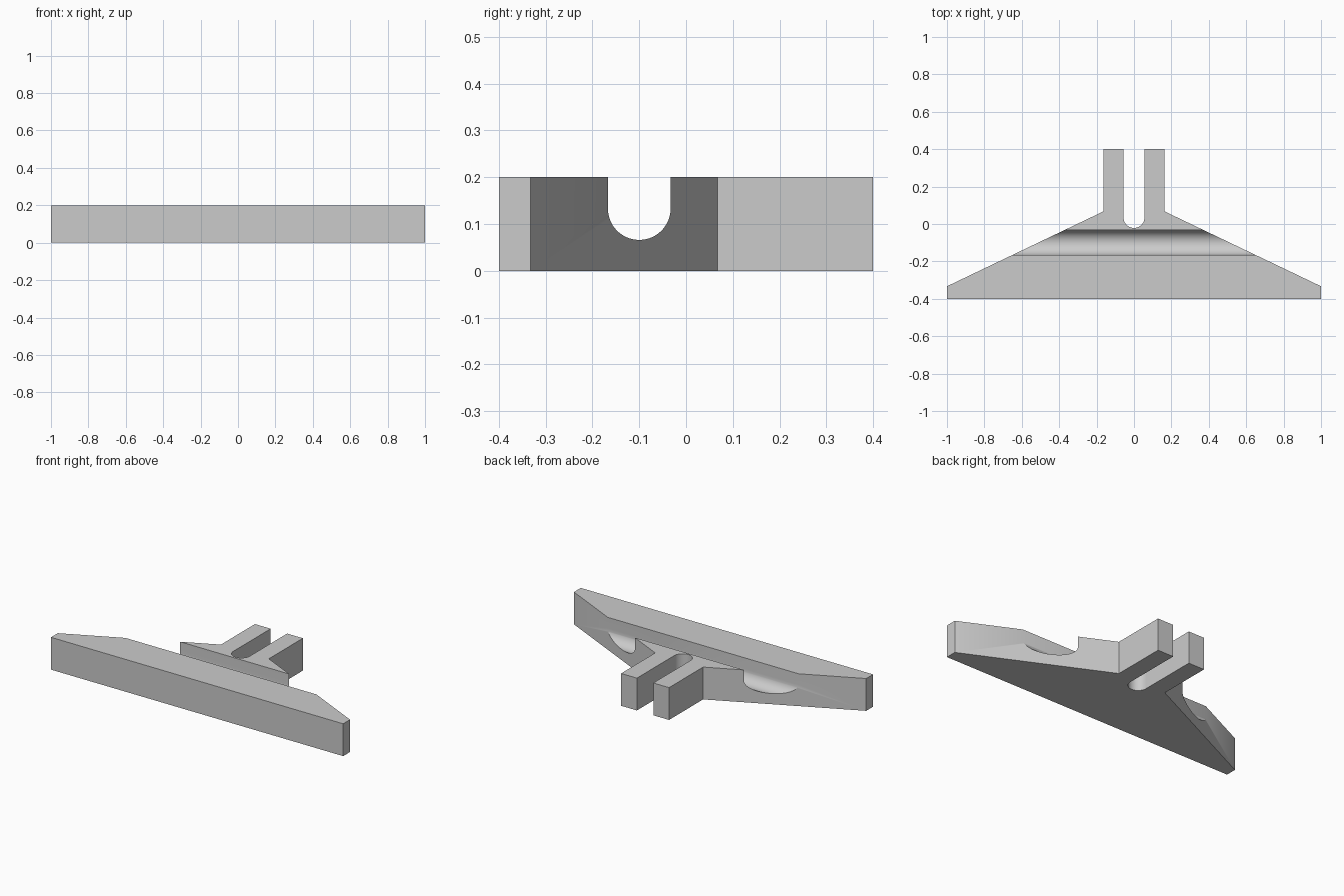
import bpy, bmesh, math
from mathutils import Vector

cube = bpy.data.objects.get("Cube")
if cube:
    bpy.data.objects.remove(cube, do_unlink=True)

# Single flat colour
grey = bpy.data.materials.new("light grey")
grey.use_nodes = True
colour = (0.6, 0.6, 0.6, 1)
grey.diffuse_color = colour
grey.node_tree.nodes["Principled BSDF"].inputs["Base Color"].default_value = colour


def arc(cx, cy, r, steps):
    """Lower half circle, from the +side to the -side."""
    return [(cx + r * math.cos(a), cy - r * math.sin(a))
            for a in (math.pi * i / steps for i in range(steps + 1))]


def prism(name, points, offset):
    """Extrude a closed loop of 3D points into a solid."""
    bm = bmesh.new()
    face = bm.faces.new([bm.verts.new(p) for p in points])
    extruded = bmesh.ops.extrude_face_region(bm, geom=[face])["geom"]
    bmesh.ops.translate(bm, vec=Vector(offset),
                        verts=[g for g in extruded if isinstance(g, bmesh.types.BMVert)])
    bmesh.ops.recalc_face_normals(bm, faces=bm.faces)
    mesh = bpy.data.meshes.new(name)
    bm.to_mesh(mesh)
    bm.free()
    obj = bpy.data.objects.new(name, mesh)
    bpy.context.collection.objects.link(obj)
    mesh.materials.append(grey)
    return obj


# Tapered plate with two prongs around a round-ended slot
half = [(1, -0.4), (1, -0.333), (0.164, 0.067), (0.164, 0.4), (0.056, 0.4)]
mirrored = [(-x, y) for x, y in reversed(half)]
outline = half + arc(0, 0.035, 0.056, 32) + mirrored
plate = prism("forked_plate", [(x, y, 0) for x, y in outline], (0, 0, 0.2))

# Round-bottomed groove across the top
channel = [(0.3, y, z) for y, z in
           [(-0.033, 0.3)] + arc(-0.1, 0.133, 0.067, 48) + [(-0.167, 0.3)]]
channel = [(-1.2, y, z) for _, y, z in channel]
cutter = prism("groove_cutter", channel, (2.4, 0, 0))
cut = plate.modifiers.new("groove", 'BOOLEAN')
cut.operation = 'DIFFERENCE'
cut.solver = 'EXACT'
cut.object = cutter

# Bake the cut, drop the cutter and smooth the curved walls
bpy.context.view_layer.objects.active = plate
plate.select_set(True)
bpy.ops.object.modifier_apply(modifier=cut.name)
bpy.data.objects.remove(cutter, do_unlink=True)
bpy.ops.object.shade_smooth_by_angle(angle=math.radians(30))
